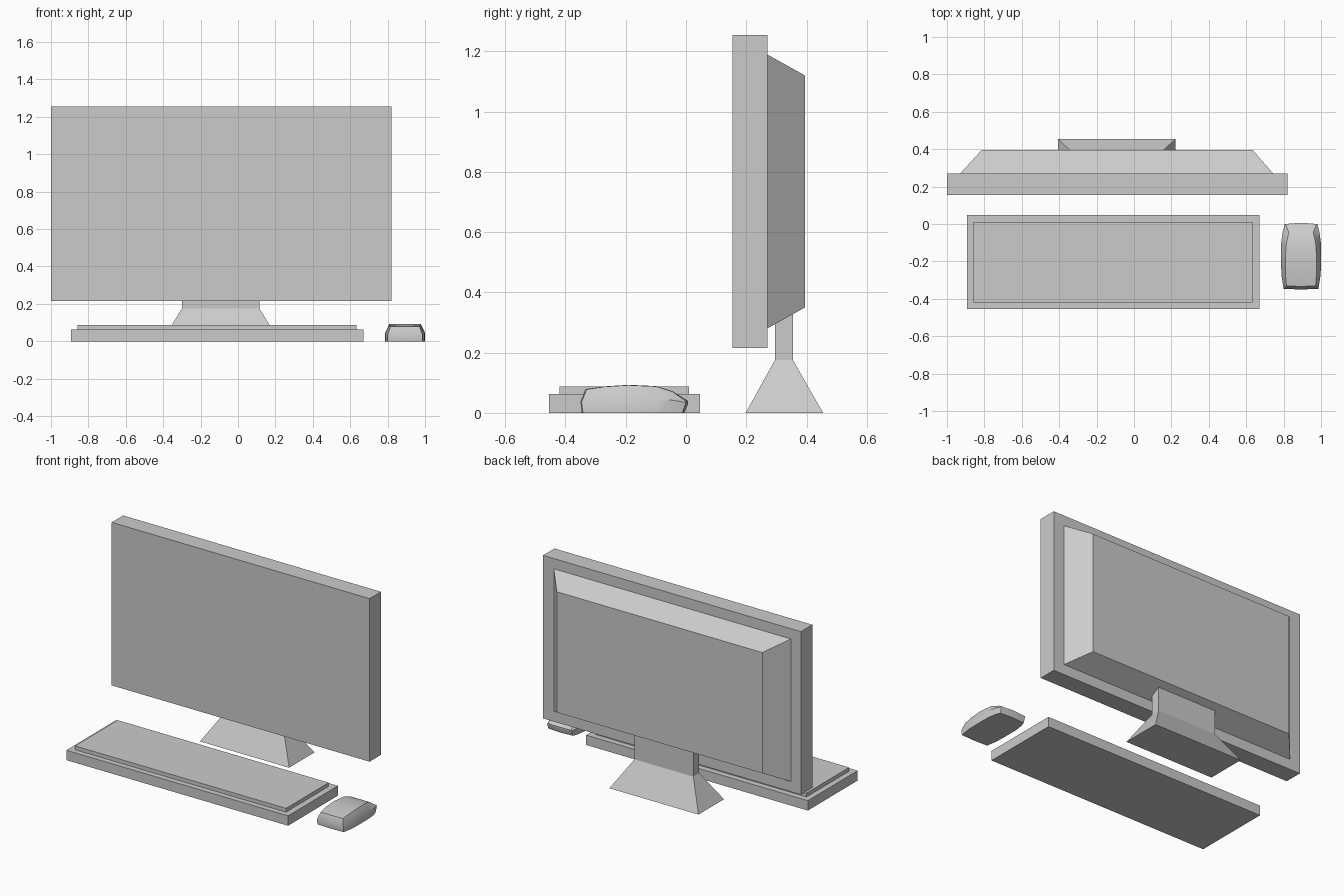
import bpy
import bmesh
import math

cube = bpy.data.objects.get("Cube")
if cube:
    bpy.data.objects.remove(cube, do_unlink=True)

grey = bpy.data.materials.new("light grey plastic")
grey.use_nodes = True
grey.diffuse_color = (0.6, 0.6, 0.6, 1)
grey.node_tree.nodes["Principled BSDF"].inputs["Base Color"].default_value = grey.diffuse_color


def finish(name, bm):
    bmesh.ops.recalc_face_normals(bm, faces=bm.faces)
    mesh = bpy.data.meshes.new(name)
    bm.to_mesh(mesh)
    bm.free()
    mesh.materials.append(grey)
    obj = bpy.data.objects.new(name, mesh)
    bpy.context.collection.objects.link(obj)
    return obj


def bridge(bm, loops):
    """Skin a row of closed loops and cap both ends."""
    rings = [[bm.verts.new(p) for p in loop] for loop in loops]
    n = len(rings[0])
    for a, b in zip(rings, rings[1:]):
        for i in range(n):
            j = (i + 1) % n
            bm.faces.new((a[i], a[j], b[j], b[i]))
    return rings


def rect_loft(name, rects, axis="z"):
    """Loft rectangles (u0, u1, v0, v1, height) along y or z."""
    loops = []
    for u0, u1, v0, v1, h in rects:
        corners = [(u0, v0), (u1, v0), (u1, v1), (u0, v1)]
        loops.append([(u, v, h) if axis == "z" else (u, h, v) for u, v in corners])
    bm = bmesh.new()
    rings = bridge(bm, loops)
    bm.faces.new(rings[0])
    bm.faces.new(rings[-1])
    return finish(name, bm)


# Monitor: flat panel and tapered rear shell
panel = (-1.0, 0.82, 0.215, 1.255)
rect_loft("monitor_panel", [panel + (0.155,), panel + (0.27,)], "y")
rect_loft("monitor_rear_shell", [(-0.93, 0.745, 0.28, 1.19, 0.269),
                                 (-0.815, 0.635, 0.35, 1.12, 0.395)], "y")

# Stand: flared foot running into a straight neck
neck = (-0.3, 0.115, 0.295, 0.355)
rect_loft("monitor_stand", [(-0.407, 0.222, 0.198, 0.455, 0),
                            neck + (0.175,), neck + (0.345,)])

# Keyboard: tray and raised key block
tray = (-0.893, 0.672, -0.455, 0.047)
keys = (-0.857, 0.633, -0.42, 0.01)
rect_loft("keyboard_tray", [tray + (0,), tray + (0.063,)])
rect_loft("keyboard_key_block", [keys + (0.062,), keys + (0.087,)])

# Mouse sections: y at bottom, side and top; side and top half widths; side and top heights
sections = [
    (-0.342, -0.347, -0.33, 0.093, 0.078, 0.035, 0.078),
    (-0.27, -0.27, -0.27, 0.105, 0.083, 0.04, 0.087),
    (-0.19, -0.19, -0.19, 0.107, 0.084, 0.045, 0.092),
    (-0.10, -0.10, -0.10, 0.106, 0.078, 0.045, 0.088),
    (-0.045, -0.045, -0.045, 0.099, 0.065, 0.042, 0.071),
    (-0.012, 0.0, 0.0, 0.087, 0.084, 0.035, 0.039),
]
mouse_x = 0.893
loops = []
for i, (yb, ym, yt, w, wt, zs, zt) in enumerate(sections):
    bow = {0: -0.004, len(sections) - 1: 0.006}.get(i, 0)
    half = [(w, yb, 0), (w, ym, zs), (wt, yt, zt)]
    left = [(mouse_x + x, y, z) for x, y, z in half]
    right = [(mouse_x - x, y, z) for x, y, z in reversed(half)]
    loops.append([(mouse_x, yb + bow, 0)] + left + [(mouse_x, yt + bow, zt + 0.001)] + right)
bm = bmesh.new()
rings = bridge(bm, loops)
for ring in (rings[0], rings[-1]):
    middle = bm.verts.new((ring[0].co + ring[4].co + ring[2].co + ring[6].co) / 4)
    middle.co.y = (ring[2].co.y + (-0.003 if ring is rings[0] else 0.006))
    for i in (0, 2, 4, 6):
        # Each cap quarter is a quad around the centre
        bm.faces.new((middle, ring[i], ring[i + 1], ring[(i + 2) % 8]))
mouse = finish("mouse", bm)

bpy.ops.object.select_all(action="DESELECT")
mouse.select_set(True)
bpy.context.view_layer.objects.active = mouse
bpy.ops.object.shade_smooth_by_angle(angle=math.radians(35))
